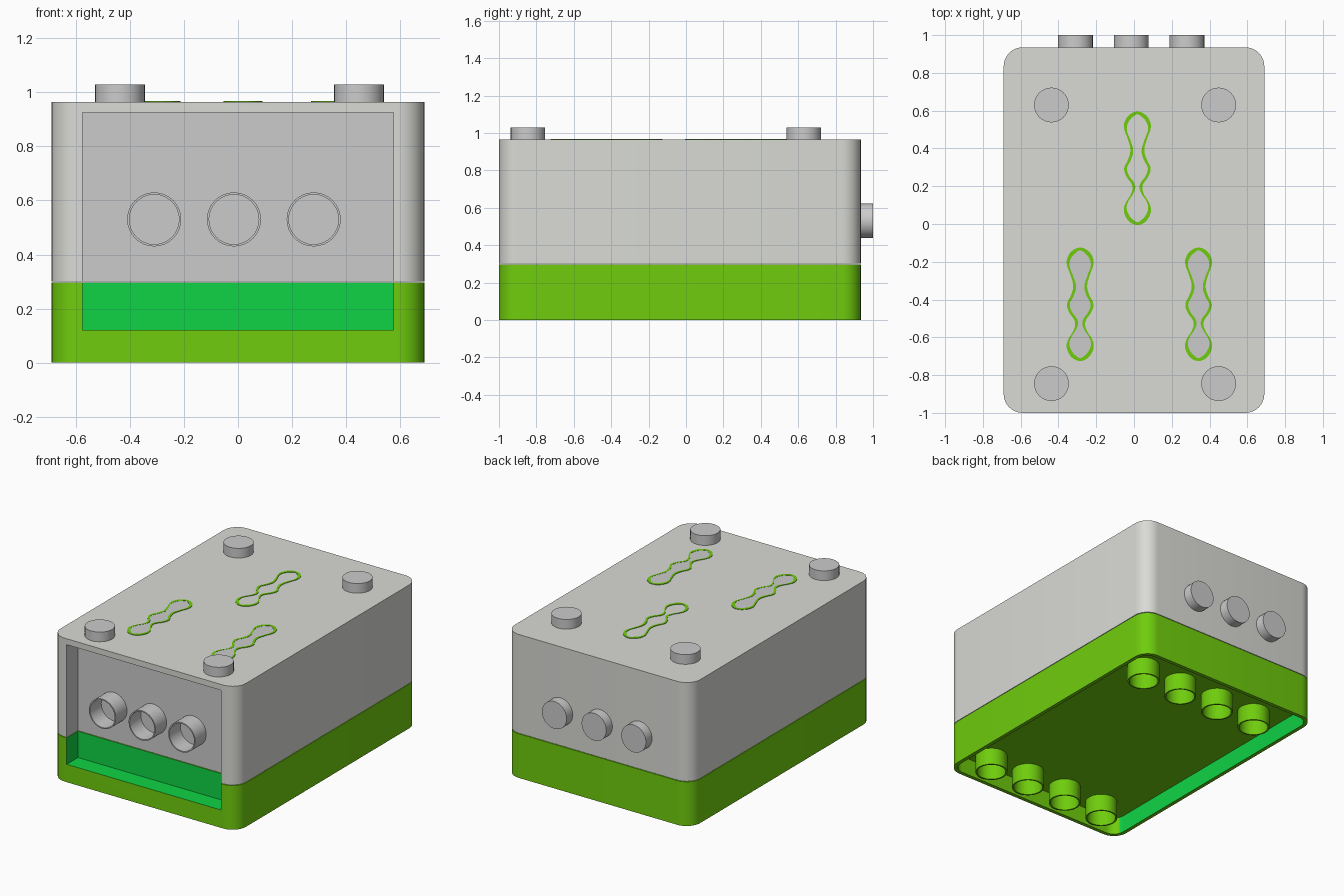
import bpy, bmesh, math
from mathutils import Matrix, Vector

if "Cube" in bpy.data.objects:
    bpy.data.objects.remove(bpy.data.objects["Cube"])


def material(name, rgb):
    m = bpy.data.materials.new(name)
    m.diffuse_color = (*rgb, 1)
    m.use_nodes = True
    m.node_tree.nodes["Principled BSDF"].inputs["Base Color"].default_value = m.diffuse_color
    return m


LIME = material("lime", (0.16, 0.61, 0.004))
GREEN = material("bright_green", (0.005, 0.65, 0.06))
WHITE = material("off_white", (0.70, 0.71, 0.67))


def add(name, bm, mat=None):
    me = bpy.data.meshes.new(name)
    bmesh.ops.recalc_face_normals(bm, faces=bm.faces[:])
    bm.to_mesh(me)
    bm.free()
    ob = bpy.data.objects.new(name, me)
    bpy.context.collection.objects.link(ob)
    if mat:
        me.materials.append(mat)
    return ob


def select(ob):
    bpy.ops.object.select_all(action='DESELECT')
    ob.select_set(True)
    bpy.context.view_layer.objects.active = ob


def smooth(ob):
    select(ob)
    bpy.ops.object.shade_smooth_by_angle(angle=math.radians(35))


def box(name, lo, hi, radius=0, mat=None):
    """Box between two corners, vertical edges optionally rounded."""
    bm = bmesh.new()
    bmesh.ops.create_cube(bm, size=1)
    lo, hi = Vector(lo), Vector(hi)
    for v in bm.verts:
        v.co = Vector([(lo[i] + hi[i]) / 2 + v.co[i] * (hi[i] - lo[i]) for i in range(3)])
    if radius:
        edges = [e for e in bm.edges if abs(e.verts[0].co.z - e.verts[1].co.z) > 1e-4]
        bmesh.ops.bevel(bm, geom=edges, offset=radius, segments=8, profile=0.5, affect='EDGES')
    return add(name, bm, mat)


def cut(ob, cutter):
    mod = ob.modifiers.new("cut", 'BOOLEAN')
    mod.operation = 'DIFFERENCE'
    mod.solver = 'EXACT'
    mod.object = cutter
    select(ob)
    bpy.ops.object.modifier_apply(modifier=mod.name)


def lathe(name, profile, loc, along_y=False, mat=None, segs=32):
    """Spin a closed (radius, height) profile around z, or around y."""
    bm = bmesh.new()
    rings = []
    for i in range(segs):
        a = 2 * math.pi * i / segs
        rings.append([bm.verts.new((r * math.cos(a), r * math.sin(a), h)) for r, h in profile])
    n = len(profile)
    for i in range(segs):
        p, q = rings[i], rings[(i + 1) % segs]
        for k in range(n):
            bm.faces.new((p[k], q[k], q[(k + 1) % n], p[(k + 1) % n]))
    bmesh.ops.remove_doubles(bm, verts=bm.verts[:], dist=1e-6)
    if along_y:
        bm.transform(Matrix.Rotation(-math.pi / 2, 4, 'X'))
    bm.transform(Matrix.Translation(loc))
    ob = add(name, bm, mat)
    smooth(ob)
    return ob


def peg(r, h):
    return [(0, 0), (r, 0), (r, h), (0, h)]


def tube(r, wall, h):
    return [(r - wall, 0), (r, 0), (r, h), (r - wall, h)]


# Two-part case: lime base and off-white shell with a hairline seam
base = box("base", (-0.69, -1, 0), (0.69, 0.935, 0.297), 0.1, LIME)
shell = box("shell", (-0.69, -1, 0.301), (0.69, 0.935, 0.965), 0.1, WHITE)

# Front pocket through both parts, and the cavity under the base
pocket = box("pocket_cutter", (-0.575, -1.1, 0.12), (0.575, -0.88, 0.925))
cavity = box("cavity_cutter", (-0.665, -0.975, -0.1), (0.665, 0.91, 0.115), 0.075)
cut(base, pocket)
cut(shell, pocket)
cut(base, cavity)
for c in (pocket, cavity):
    bpy.data.objects.remove(c)


def in_pocket(c):
    return abs(c.x) < 0.577 and -0.99 < c.y < -0.87 and 0.119 < c.z < 0.926


# Pocket and cavity side walls in bright green, shell pocket left plain grey
base.data.materials.append(GREEN)
for p in base.data.polygons:
    c = p.center
    side = abs(c.x) > 0.66 and abs(c.x) < 0.67 and abs(p.normal.x) > 0.9
    if (in_pocket(c) and abs(c.z - 0.297) > 0.001) or side:
        p.material_index = 1
    else:
        p.material_index = 0
shell.data.materials.append(None)
for p in shell.data.polygons:
    c = p.center
    p.material_index = 1 if in_pocket(c) and abs(c.z - 0.301) > 0.001 else 0
smooth(base)
smooth(shell)

# Studs on the lid
for x in (-0.437, 0.448):
    for y in (-0.845, 0.63):
        lathe("top_stud", peg(0.092, 0.067), (x, y, 0.963))

# Back pegs and matching front sockets
for x in (-0.31, -0.015, 0.28):
    lathe("back_peg", peg(0.092, 0.067), (x, 0.933, 0.53), True)
    lathe("front_socket", tube(0.1, 0.008, 0.119), (x, -0.999, 0.53), True)

# Tubes under the base
for x in (-0.45, -0.15, 0.15, 0.45):
    for y in (-0.855, 0.63):
        lathe("bottom_tube", tube(0.1, 0.01, 0.116), (x, y, 0), False, LIME)

# Wavy lid inlays: half profile as (distance along, half width)
WAVE = [(0.30, 0), (0.285, 0.04), (0.25, 0.066), (0.215, 0.071), (0.16, 0.053),
        (0.095, 0.037), (0.045, 0.05), (0, 0.07), (-0.045, 0.057), (-0.08, 0.033),
        (-0.105, 0.026), (-0.14, 0.036), (-0.185, 0.063), (-0.22, 0.072),
        (-0.26, 0.06), (-0.288, 0.036), (-0.30, 0)]


def wave_points(inset):
    s = 1 - inset / 0.3
    half = [(max(w - inset, 0), y * s) for y, w in WAVE]
    return half + [(-x, y) for x, y in half[-2:0:-1]]


def inlay(name, insets, loc, depth, mat=None):
    cu = bpy.data.curves.new(name, 'CURVE')
    cu.dimensions = '2D'
    cu.fill_mode = 'BOTH'
    cu.resolution_u = 4
    cu.extrude = depth
    for inset in insets:
        pts = wave_points(inset)
        sp = cu.splines.new('BEZIER')
        sp.bezier_points.add(len(pts) - 1)
        sp.use_cyclic_u = True
        for b, (x, y) in zip(sp.bezier_points, pts):
            b.co = (x, y, 0)
            b.handle_left_type = b.handle_right_type = 'AUTO'
    if mat:
        cu.materials.append(mat)
    ob = bpy.data.objects.new(name, cu)
    ob.location = loc
    bpy.context.collection.objects.link(ob)
    select(ob)
    bpy.ops.object.convert(target='MESH')


for x, y, filled in ((0.018, 0.295, False), (-0.285, -0.425, True), (0.342, -0.425, True)):
    inlay("inlay_rim", (0, 0.015), (x, y, 0.965), 0.003, LIME)
    if filled:
        inlay("inlay_fill", (0.013,), (x, y, 0.965), 0.002)
